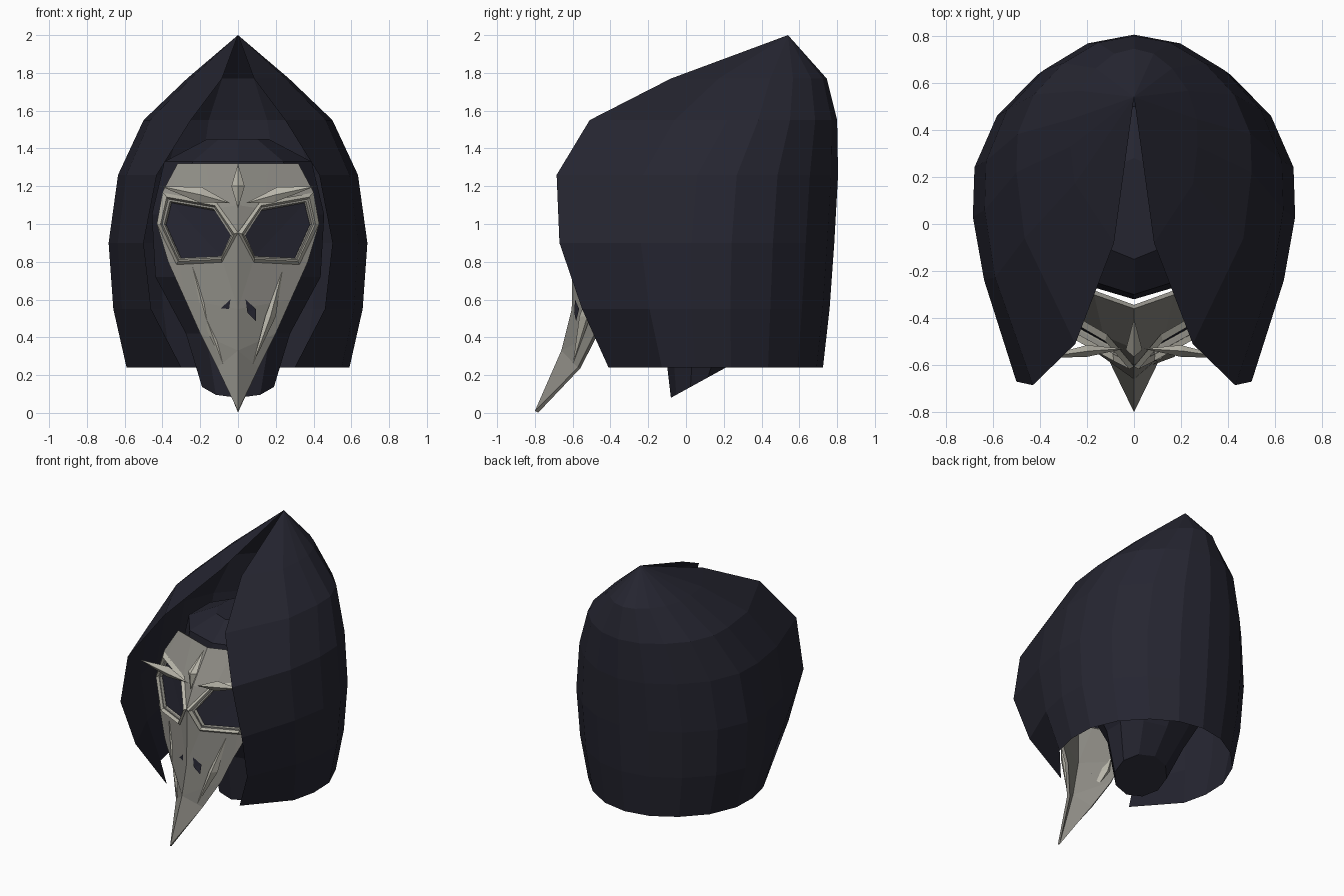
import bpy, math
from mathutils import Vector
from mathutils.bvhtree import BVHTree

if "Cube" in bpy.data.objects:
    bpy.data.objects.remove(bpy.data.objects["Cube"])


def material(name, rgb):
    m = bpy.data.materials.new(name)
    m.diffuse_color = (*rgb, 1)
    m.use_nodes = True
    m.node_tree.nodes["Principled BSDF"].inputs["Base Color"].default_value = m.diffuse_color
    return m


CLOTH = material("dark_navy_cloth", (0.0185, 0.0185, 0.030))
BONE = material("grey_bone", (0.27, 0.262, 0.235))
TRIM = material("pale_bone", (0.48, 0.465, 0.40))


def build(name, verts, faces, mat):
    me = bpy.data.meshes.new(name)
    me.from_pydata([tuple(v) for v in verts], [], faces)
    me.update()
    ob = bpy.data.objects.new(name, me)
    bpy.context.collection.objects.link(ob)
    me.materials.append(mat)
    return ob


def interp(table, z):
    # table of (z, value), z descending
    for (z0, a), (z1, b) in zip(table, table[1:]):
        if z >= z1:
            return a + (b - a) * (z0 - z) / (z0 - z1)
    return table[-1][1]


# Hood: open-fronted rings (z, half width, centre y, back y, front edge x, front edge y)
rings = [(0.24, 0.59, 0.05, 0.725, 0.30, -0.41), (0.55, 0.66, 0.03, 0.76, 0.46, -0.55),
         (0.90, 0.685, 0.03, 0.785, 0.50, -0.67), (1.26, 0.635, 0.06, 0.805, 0.43, -0.685),
         (1.55, 0.50, 0.22, 0.80, 0.25, -0.51), (1.77, 0.27, 0.33, 0.745, 0.085, -0.08)]
columns = [(0.99, 0.28), (0.85, 0.57), (0.60, 0.80), (0.31, 0.95)]
verts, faces = [], []
for z, w, yc, yb, fx, fy in rings:
    half = [(fx, fy), (0.93 * w, yc + (fy - yc) * 0.385), (w, yc)]
    half += [(w * a, yc + (yb - yc) * b) for a, b in columns]
    ring = half + [(0, yb)] + [(-x, y) for x, y in reversed(half)]
    verts += [(x, y, z) for x, y in ring]
n = len(ring)
for r in range(len(rings) - 1):
    faces += [(r * n + i, r * n + i + 1, r * n + n + i + 1, r * n + n + i) for i in range(n - 1)]
verts.append((0, 0.54, 2.0))
top = (len(rings) - 1) * n
faces += [(top + i, top + i + 1, len(verts) - 1) for i in range(n - 1)]
build("hood", verts, faces, CLOTH)

# Head and neck: faceted rings (z, half width, front y, back y)
head = [(0.08, 0.20, -0.08, 0.22), (0.42, 0.29, -0.12, 0.35), (0.72, 0.46, -0.26, 0.50),
        (1.05, 0.48, -0.32, 0.55), (1.33, 0.41, -0.30, 0.50), (1.45, 0.17, -0.15, 0.28)]
verts, faces, n = [], [], 10
for k, (z, w, yf, yb) in enumerate(head):
    for i in range(n):
        a = 2 * math.pi * i / n - math.pi / 2
        y = (yf + yb) / 2 + (yb - yf) / 2 * math.sin(a)
        tilt = (y - yf) * 0.55 if k == 0 else 0
        verts.append((w * math.cos(a), y, z + tilt))
for r in range(len(head) - 1):
    faces += [(r * n + i, r * n + (i + 1) % n, r * n + n + (i + 1) % n, r * n + n + i) for i in range(n)]
faces += [tuple(reversed(range(n))), tuple(range(len(verts) - n, len(verts)))]
build("head", verts, faces, CLOTH)

# Mask surface: ridge depth and sideways slope by height
RIDGE = [(1.32, -0.36), (1.10, -0.53), (0.97, -0.60), (0.55, -0.605), (0.33, -0.66), (0.01, -0.80)]
SLOPE = [(1.32, 0.35), (0.97, 0.58), (0.55, 0.50), (0.24, 1.15), (0.01, 1.15)]


def on_mask(x, z, lift=0.0):
    return Vector((x, interp(RIDGE, z) + abs(x) * interp(SLOPE, z) - lift, z))


P = dict(A0=(0, 1.32), A1=(0.17, 1.32), A2=(0.32, 1.32), C0=(0, 1.10), C1=(0, 0.97), C2=(0, 0.80),
         C3=(0, 0.55), C4=(0, 0.33), T=(0, 0.01), E1=(0.40, 1.17), E2=(0.43, 1.0), E3=(0.37, 0.80),
         E4=(0.28, 0.60), E5=(0.20, 0.42), E6=(0.11, 0.24), H0=(0.36, 1.12), H1=(0.39, 1.0),
         H2=(0.31, 0.82), H3=(0.09, 0.83), H4=(0.04, 0.94), H5=(0.13, 1.08))
PANELS = ("A0 C0 H5 A1", "A1 H5 H0 A2", "A2 H0 E1", "E1 H0 H1 E2", "E2 H1 H2 E3", "C0 C1 H4 H5",
          "C1 C2 H3 H4", "C2 C3 H3", "H3 C3 E4 H2", "H2 E4 E3", "C3 C4 E5 E4", "C4 E6 E5", "C4 T E6")
names = list(P)
verts = [on_mask(*P[k]) for k in names]
count = len(verts)
right = [[names.index(k) for k in p.split()] for p in PANELS]
verts += [Vector((-v.x, v.y, v.z)) for v in verts]
left = [[i if verts[i].x == 0 else i + count for i in reversed(f)] for f in right]
tree = BVHTree.FromPolygons(verts, right + left)
used = sorted({i for f in right + left for i in f})
remap = {old: new for new, old in enumerate(used)}
mask = build("beaked_mask", [verts[i] for i in used],
             [tuple(remap[i] for i in f) for f in right + left], BONE)
mod = mask.modifiers.new("thickness", "SOLIDIFY")
mod.thickness = 0.02
mod.offset = -1


def drop(x, z, lift=0.0):
    # exact point on the mask facets
    hit = tree.ray_cast(Vector((x, -3, z)), Vector((0, 1, 0)))[0]
    p = hit if hit else on_mask(x, z)
    return p - Vector((0, lift, 0))


def spindle(name, a, b, mid, side, depth):
    # slim four-sided spike pointed at both ends
    a, b, mid, side = (Vector(v) for v in (a, b, mid, side))
    d = Vector((0, depth, 0))
    vs = [a, b, mid + side, mid - d, mid - side, mid + d]
    fs = [f for i in range(4) for f in ((0, 2 + i, 2 + (i + 1) % 4), (1, 2 + (i + 1) % 4, 2 + i))]
    build(name, vs, fs, TRIM)


spindle("forehead_spike", (0, -0.40, 1.32), (0, -0.56, 1.08), (0, -0.535, 1.20), (0.035, 0, 0), 0.03)

rim_outer = [(0.395, 1.165), (0.43, 1.0), (0.325, 0.785), (0.085, 0.797), (0.0, 0.955), (0.115, 1.115)]
hole = [P["H%d" % i] for i in range(6)]
nostril = [(0.04, 0.60), (0.095, 0.55), (0.095, 0.485), (0.05, 0.53)]
for s, label in ((1, "right"), (-1, "left")):
    # Raised rim around the eye opening
    vs = [on_mask(s * x, z, 0.006) for x, z in rim_outer]
    vs += [on_mask(s * (0.5 * a + 0.5 * c), 0.5 * b + 0.5 * d, 0.028)
           for (a, b), (c, d) in zip(rim_outer, hole)]
    vs += [on_mask(s * x, z, -0.03) for x, z in hole]
    fs = [(k * 6 + i, k * 6 + (i + 1) % 6, k * 6 + 6 + (i + 1) % 6, k * 6 + 6 + i)
          for k in (0, 1) for i in range(6)]
    build(label + "_eye_rim", vs, fs, TRIM)
    # Dark cloth behind the eye opening
    vs = [on_mask(s * x, z, -0.03) for x, z in hole]
    build(label + "_eye", vs, [(0, 1, 2, 3), (0, 3, 4, 5)], CLOTH)
    # Brow spike
    spindle(label + "_brow", (s * 0.41, -0.57, 1.20), (s * 0.04, -0.53, 1.11),
            (s * 0.20, -0.54, 1.155), (0.008, 0, 0.04), 0.025)
    # Cheek ridge along the beak
    spindle(label + "_cheek_ridge", drop(s * 0.24, 0.77), drop(s * 0.08, 0.26),
            drop(s * 0.172, 0.51), (0.028, s * 0.012, 0), 0.03)
    # Nostril plate
    build(label + "_nostril", [drop(s * x, z, 0.005) for x, z in nostril], [(0, 1, 3), (1, 2, 3)], CLOTH)
